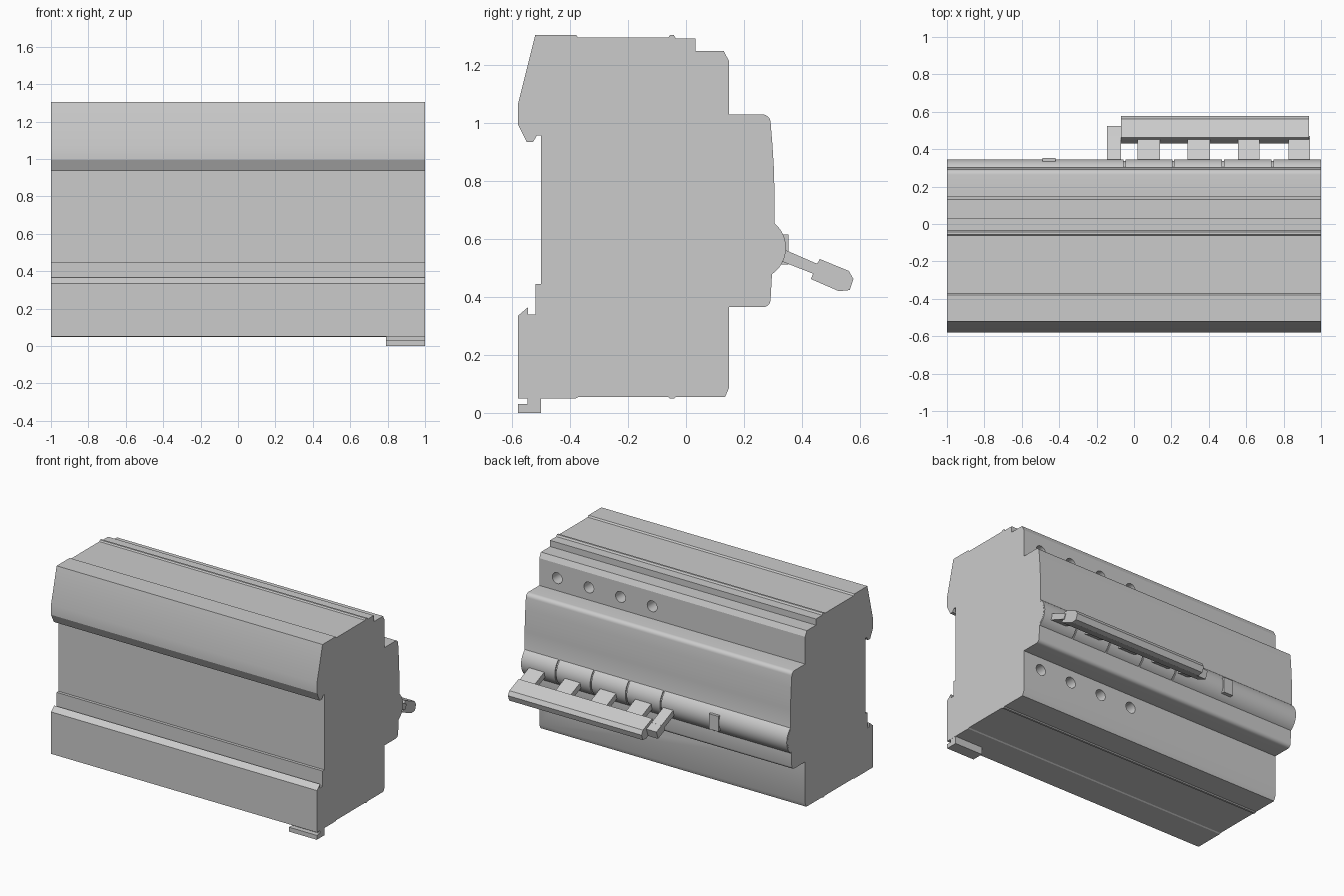
import bpy, bmesh, math
from mathutils import Matrix

if "Cube" in bpy.data.objects:
    bpy.data.objects.remove(bpy.data.objects["Cube"])


def finish(name, bm):
    bmesh.ops.recalc_face_normals(bm, faces=bm.faces)
    me = bpy.data.meshes.new(name)
    bm.to_mesh(me)
    bm.free()
    ob = bpy.data.objects.new(name, me)
    bpy.context.collection.objects.link(ob)
    return ob


def extrude(name, profile, x0, x1):
    """Sweep a (y, z) profile along x."""
    bm = bmesh.new()
    face = bm.faces.new([bm.verts.new((x0, y, z)) for y, z in profile])
    geo = bmesh.ops.extrude_face_region(bm, geom=[face])["geom"]
    verts = [v for v in geo if isinstance(v, bmesh.types.BMVert)]
    bmesh.ops.translate(bm, verts=verts, vec=(x1 - x0, 0, 0))
    return finish(name, bm)


def smooth(ob):
    bpy.ops.object.select_all(action='DESELECT')
    ob.select_set(True)
    bpy.context.view_layer.objects.active = ob
    bpy.ops.object.shade_smooth_by_angle(angle=math.radians(25))


def arc(cy, cz, r, a0, a1, n):
    angs = [math.radians(a0 + (a1 - a0) * i / n) for i in range(n + 1)]
    return [(cy + r * math.cos(a), cz + r * math.sin(a)) for a in angs]


# Housing: rail side, top, stepped front with rounded nose, bottom
BY, BZ, BR = 0.235, 0.57, 0.11
rail = [(-0.58, 0.05), (-0.58, 0.335), (-0.545, 0.365), (-0.545, 0.34),
        (-0.52, 0.34), (-0.52, 0.445), (-0.5, 0.445), (-0.5, 0.957),
        (-0.515, 0.957), (-0.528, 0.935), (-0.55, 0.935), (-0.58, 0.995),
        (-0.58, 1.065)]
top = [(-0.52, 1.305), (-0.38, 1.305), (-0.372, 1.295), (-0.062, 1.295),
       (-0.055, 1.304), (-0.042, 1.304), (-0.035, 1.292), (0.032, 1.292),
       (0.032, 1.25), (0.13, 1.25), (0.148, 1.215), (0.148, 1.03)]
nose = (arc(0.264, 1.002, 0.028, 90, 5, 6)
        + [(0.298, 0.93), (0.303, 0.85), (0.305, 0.78), (0.305, 0.65)]
        + arc(BY, BZ, BR - 0.008, 45, -53, 14)
        + [(0.297, 0.482)] + arc(0.266, 0.391, 0.026, -8, -90, 6))
bottom = [(0.148, 0.365), (0.148, 0.085), (0.135, 0.055), (-0.035, 0.055),
          (-0.042, 0.049), (-0.055, 0.049), (-0.062, 0.055),
          (-0.372, 0.055), (-0.38, 0.05)]
housing = extrude("housing", rail + top + nose + bottom, -1, 1)

# Terminal screw holes in the upper and lower steps
bm = bmesh.new()
for i in range(4):
    for z in (1.115, 0.28):
        m = Matrix.Translation((0.865 - 0.238 * i, 0.12, z)) @ Matrix.Rotation(math.pi / 2, 4, 'X')
        bmesh.ops.create_cone(bm, cap_ends=True, segments=24, radius1=0.037,
                              radius2=0.037, depth=0.2, matrix=m)
cutter = finish("hole_cutter", bm)
cutter.hide_render = True
mod = housing.modifiers.new("holes", 'BOOLEAN')
mod.operation = 'DIFFERENCE'
mod.solver = 'EXACT'
mod.object = cutter
bpy.context.view_layer.objects.active = housing
bpy.ops.object.modifier_apply(modifier=mod.name)
bpy.data.objects.remove(cutter)
smooth(housing)

# Rotating barrel, split by narrow grooves
edges = [-0.999, -0.05, 0.21, 0.475, 0.74, 0.999]
for i, (a, b) in enumerate(zip(edges, edges[1:])):
    pts = arc(BY, BZ, BR, 65, -65, 20)
    smooth(extrude(f"barrel_{i + 1}", pts, a + (0.005 if i else 0), b - (0.005 if i < 4 else 0)))

# Toggle arms joined by a common handle bar
arm = [(0.30, 0.581), (0.47, 0.507), (0.455, 0.474), (0.30, 0.535)]
for i, (a, b) in enumerate([(-0.145, -0.07), (0.02, 0.14), (0.285, 0.405),
                            (0.555, 0.67), (0.825, 0.94)]):
    extrude(f"toggle_arm_{i + 1}", arm, a, b)
extrude("handle_bar", [(0.462, 0.531), (0.562, 0.49), (0.578, 0.462), (0.565, 0.424),
                       (0.528, 0.42), (0.431, 0.462), (0.452, 0.514)], -0.07, 0.935)
extrude("handle_end", [(0.452, 0.514), (0.525, 0.483), (0.507, 0.43), (0.431, 0.462)],
        -0.145, -0.07)

# Indicator tab on the barrel and release clip under the rail side
extrude("indicator_tab", [(0.28, 0.512), (0.353, 0.512), (0.353, 0.616), (0.28, 0.616)],
        -0.49, -0.42)
extrude("rail_clip", [(-0.58, 0), (-0.5, 0), (-0.5, 0.06), (-0.547, 0.06),
                      (-0.547, 0.03), (-0.58, 0.03)], 0.79, 0.999)
